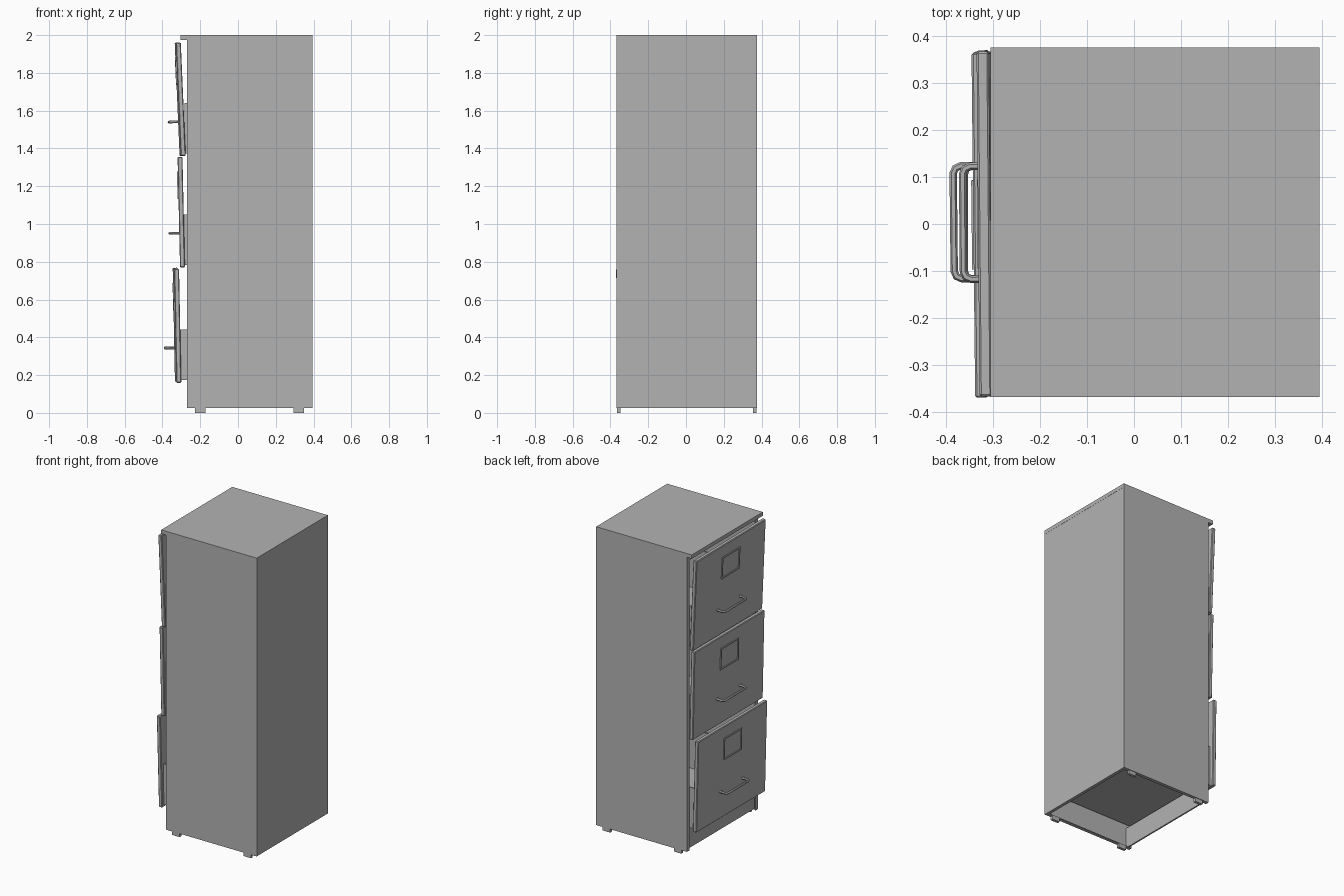
import bpy, bmesh, math
from mathutils import Matrix, Vector

if "Cube" in bpy.data.objects:
    bpy.data.objects.remove(bpy.data.objects["Cube"])


def material(name, value):
    m = bpy.data.materials.new(name)
    m.diffuse_color = (value, value, value, 1)
    m.use_nodes = True
    m.node_tree.nodes["Principled BSDF"].inputs["Base Color"].default_value = m.diffuse_color
    return m


GREY = material("grey painted steel", 0.45)


def finish(name, bm, mat=GREY):
    bmesh.ops.recalc_face_normals(bm, faces=bm.faces)
    me = bpy.data.meshes.new(name)
    bm.to_mesh(me)
    bm.free()
    me.materials.append(mat)
    ob = bpy.data.objects.new(name, me)
    bpy.context.collection.objects.link(ob)
    return ob


def add_box(bm, x, y, z):
    """Box between the given (low, high) ranges."""
    size = Matrix.Diagonal((x[1] - x[0], y[1] - y[0], z[1] - z[0], 1))
    centre = Vector((sum(x) / 2, sum(y) / 2, sum(z) / 2))
    bmesh.ops.create_cube(bm, size=1, matrix=Matrix.Translation(centre) @ size)


def boxes(name, *ranges):
    bm = bmesh.new()
    for r in ranges:
        add_box(bm, *r)
    return finish(name, bm)


X0, X1, Y0, Y1 = -0.27, 0.395, -0.368, 0.376
T = 0.008

# Sheet-metal shell, open at the front and underneath
boxes("side_panels",
      ((X0, X1), (Y0, Y0 + T), (0.025, 1.975)),
      ((X0, X1), (Y1 - T, Y1), (0.025, 1.975)))
boxes("back_panel", ((X1 - T, X1 - 0.001), (Y0 + T, Y1 - T), (0.025, 1.975)))
boxes("top_panel", ((-0.305, X1), (Y0, Y1), (1.975, 2.0)))
boxes("front_stiles",
      ((X0, X0 + T), (Y0 + T, Y0 + 0.025), (0.025, 1.975)),
      ((X0, X0 + T), (Y1 - 0.025, Y1 - T), (0.025, 1.975)))
boxes("front_rails", *[((X0 + 0.002, X0 + 0.02), (Y0 + T, Y1 - T), (z, z + 0.03))
                       for z in (0.755, 1.345, 1.945)])
boxes("kick_board", ((X0 + 0.02, X0 + 0.03), (Y0 + T, Y1 - T), (0.025, 0.16)))

# Inward flange around the open base
boxes("base_flange",
      ((X0 + T, X1 - T), (Y0 + T, Y0 + 0.022), (0.025, 0.03)),
      ((X0 + T, X1 - T), (Y1 - 0.022, Y1 - T), (0.025, 0.03)),
      ((X1 - 0.022, X1 - T), (Y0 + 0.022, Y1 - 0.022), (0.025, 0.03)))

# Four small feet
boxes("feet", *[((x, x + 0.055), (y, y + 0.018), (0, 0.027))
                for x in (-0.227, 0.295) for y in (Y0 + 0.004, Y1 - 0.022)])


def open_tray(name, x, y, z):
    """Drawer body without a lid."""
    t = 0.008
    boxes(name,
          (x, y, (z[0], z[0] + t)),
          (x, (y[0], y[0] + t), (z[0] + t, z[1])),
          (x, (y[1] - t, y[1]), (z[0] + t, z[1])),
          ((x[0], x[0] + t), (y[0] + t, y[1] - t), (z[0] + t, z[1])),
          ((x[1] - t, x[1]), (y[0] + t, y[1] - t), (z[0] + t, z[1])))


def handle(name, place, reach):
    """Pull bar bent from round rod, pointing out along -x."""
    cu = bpy.data.curves.new(name, 'CURVE')
    cu.dimensions = '3D'
    cu.bevel_depth = 0.008
    cu.bevel_resolution = 1
    cu.use_fill_caps = True
    w, c = 0.12, 0.016
    path = [(0, -w), (-reach + c, -w), (-reach + c * 0.3, -w + c * 0.3),
            (-reach, -w + c)]
    path += [(x, -y) for x, y in reversed(path)]
    sp = cu.splines.new('POLY')
    sp.points.add(len(path) - 1)
    for p, (x, y) in zip(sp.points, path):
        p.co = (x, y, 0, 1)
    tmp = bpy.data.objects.new(name + "_path", cu)
    bpy.context.collection.objects.link(tmp)
    bpy.context.view_layer.update()
    me = bpy.data.meshes.new_from_object(
        tmp.evaluated_get(bpy.context.evaluated_depsgraph_get()))
    bpy.data.objects.remove(tmp)
    me.name = name
    me.materials.clear()
    me.materials.append(GREY)
    me.transform(place)
    ob = bpy.data.objects.new(name, me)
    bpy.context.collection.objects.link(ob)
    bpy.context.view_layer.objects.active = ob
    ob.select_set(True)
    bpy.ops.object.shade_smooth_by_angle(angle=math.radians(50))
    ob.select_set(False)


# Drawers: bottom height, front face x at bottom and top, yaw, roll, panel height
DRAWERS = [("bottom", 0.162, -0.330, -0.342, 0.6, 0.5, 0.603),
           ("middle", 0.770, -0.307, -0.320, 0.0, 0.0, 0.585),
           ("top", 1.360, -0.306, -0.332, 0.5, 0.0, 0.600)]
for label, z, xb, xt, yaw, roll, h in DRAWERS:
    tilt = math.atan2(xt - xb, h)
    place = (Matrix.Translation((xb, 0, z))
             @ Matrix.Rotation(math.radians(yaw), 4, 'Z')
             @ Matrix.Rotation(tilt, 4, 'Y')
             @ Matrix.Translation((0, 0, h / 2))
             @ Matrix.Rotation(math.radians(roll), 4, 'X')
             @ Matrix.Translation((0, 0, -h / 2)))

    # Leaning drawer front with softened edges
    bm = bmesh.new()
    add_box(bm, (0, 0.026), (-0.367, 0.367), (0, h))
    bmesh.ops.bevel(bm, geom=bm.edges[:], offset=0.004, segments=1,
                    affect='EDGES')
    bm.transform(place)
    finish(label + "_drawer_front", bm)

    # Thin label frame
    bm = bmesh.new()
    zc, a, b, t = h - 0.15, 0.09, 0.068, 0.009
    for s in (-1, 1):
        ys, zs = s * a, zc + s * b
        add_box(bm, (-0.005, 0.001), (ys - t / 2, ys + t / 2),
                (zc - b - t / 2, zc + b + t / 2))
        add_box(bm, (-0.005, 0.001), (-a + t / 2, a - t / 2),
                (zs - t / 2, zs + t / 2))
    bm.transform(place)
    finish(label + "_label_frame", bm)

    # Pull handle and drawer body
    handle(label + "_handle",
           place @ Matrix.Translation((0.002, 0.003, 0.182)), 0.052)
    open_tray(label + "_drawer_body", (xb + 0.022, 0.37), (-0.345, 0.345),
              (z + 0.012, z + 0.28))
